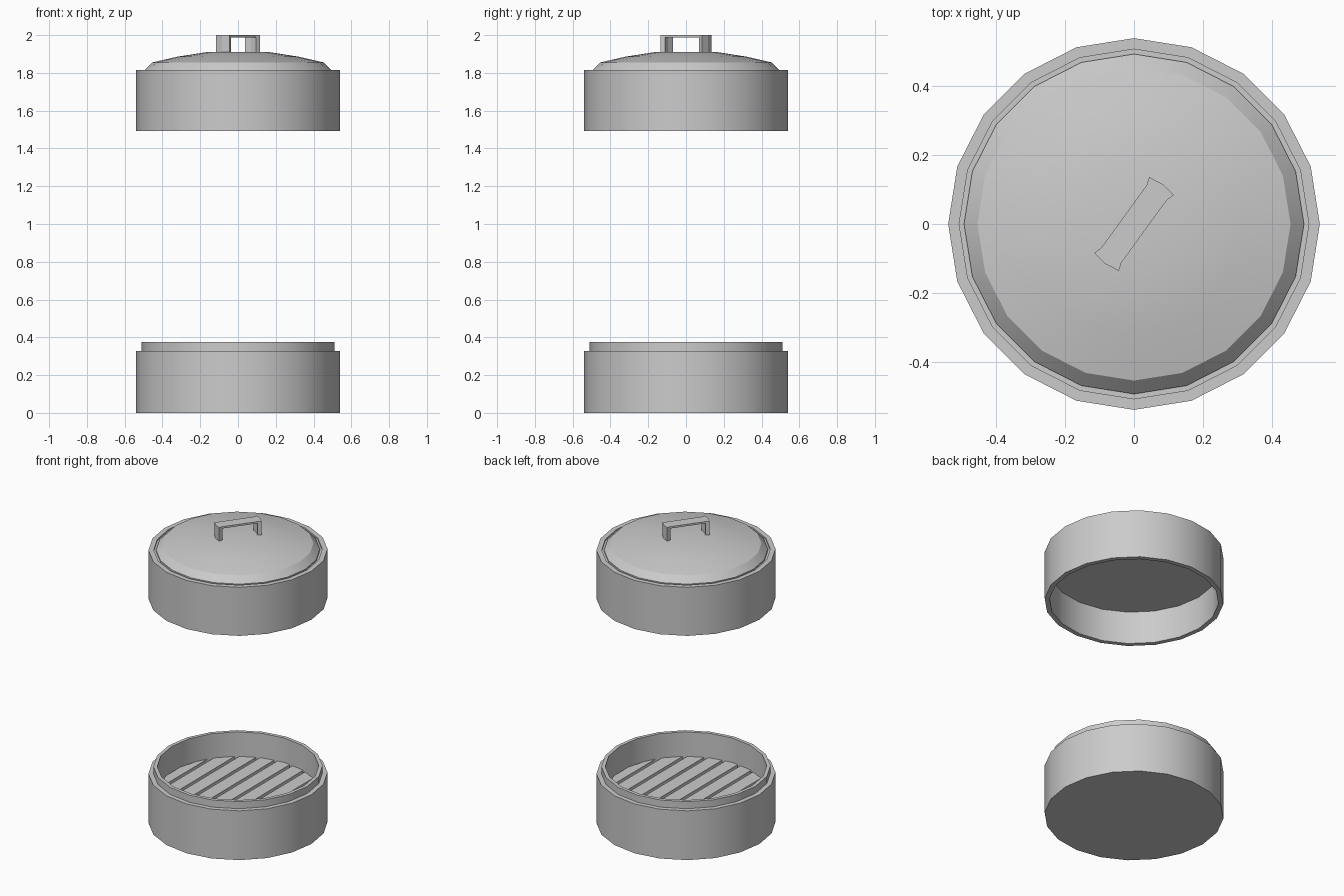
import bpy, bmesh, math
from mathutils import Matrix

if "Cube" in bpy.data.objects:
    bpy.data.objects.remove(bpy.data.objects["Cube"])

SIDES = 20


def finish(bm, name, smooth=True):
    bmesh.ops.remove_doubles(bm, verts=bm.verts, dist=1e-5)
    bmesh.ops.recalc_face_normals(bm, faces=bm.faces)
    me = bpy.data.meshes.new(name)
    bm.to_mesh(me)
    bm.free()
    ob = bpy.data.objects.new(name, me)
    bpy.context.collection.objects.link(ob)
    if smooth:
        bpy.ops.object.select_all(action='DESELECT')
        bpy.context.view_layer.objects.active = ob
        ob.select_set(True)
        bpy.ops.object.shade_smooth_by_angle(angle=math.radians(30))
    return ob


def lathe(name, profile):
    """Spin (radius, z) points around z; the profile starts and ends on the axis."""
    bm = bmesh.new()
    vs = [bm.verts.new((r, 0, z)) for r, z in profile]
    es = [bm.edges.new(p) for p in zip(vs, vs[1:])]
    bmesh.ops.spin(bm, geom=vs + es, cent=(0, 0, 0), axis=(0, 0, 1),
                   angle=2 * math.pi, steps=SIDES)
    bmesh.ops.dissolve_degenerate(bm, dist=1e-5, edges=bm.edges)
    return finish(bm, name)


def prism(bm, outline, z0, z1):
    lo = [bm.verts.new((x, y, z0)) for x, y in outline]
    hi = [bm.verts.new((x, y, z1)) for x, y in outline]
    n = len(outline)
    bm.faces.new(lo[::-1])
    bm.faces.new(hi)
    for i in range(n):
        j = (i + 1) % n
        bm.faces.new((lo[i], lo[j], hi[j], hi[i]))


# Base: closed bottom, outer band, raised lip, recessed floor
lathe("base", [(0, 0), (0.54, 0), (0.54, 0.328), (0.51, 0.328), (0.51, 0.375),
               (0.487, 0.375), (0.487, 0.185), (0, 0.185)])


# Slats across the floor, running front to back, ends following the wall
def wall_y(x):
    """Half-length of the 20-sided interior at a given x."""
    r = 0.486 * math.cos(math.pi / SIDES)
    return min((r - x * math.cos(a)) / math.sin(a)
               for a in (math.radians(9 + 18 * k) for k in range(10)))


bm = bmesh.new()
for k in range(-4, 5):
    x0 = max(k * 0.113 - 0.045, -0.475)
    x1 = min(k * 0.113 + 0.045, 0.475)
    xs = [x0 + (x1 - x0) * t / 2 for t in range(3)]
    prism(bm, [(x, -wall_y(x)) for x in xs] +
          [(x, wall_y(x)) for x in reversed(xs)], 0.183, 0.213)
finish(bm, "floor_slats", smooth=False)

# Lid: band open below, flat ceiling, narrow ledge and shallow dome on top
lathe("lid", [(0, 1.71), (0.51, 1.71), (0.51, 1.492), (0.54, 1.492),
              (0.54, 1.815), (0.508, 1.815), (0.508, 1.805), (0.494, 1.805),
              (0.494, 1.815), (0.455, 1.855), (0.32, 1.886), (0.165, 1.91),
              (0, 1.91)])

# Handle: two curved legs and a thin flat bar, set diagonally on the dome
R_IN, R_OUT = 0.118, 0.143


def arc(r, angles):
    return [(r * math.cos(math.radians(a)), r * math.sin(math.radians(a))) for a in angles]


bm = bmesh.new()
for turn in (54, 234):
    a = [turn - 18, turn, turn + 18]
    prism(bm, arc(R_OUT, a) + arc(R_IN, a[::-1]), 1.9, 2.0)
finish(bm, "handle_legs", smooth=False)

bm = bmesh.new()
prism(bm, arc(R_IN, [36, 54, 72, 216, 234, 252]), 1.988, 2.0)
finish(bm, "handle_bar", smooth=False)
